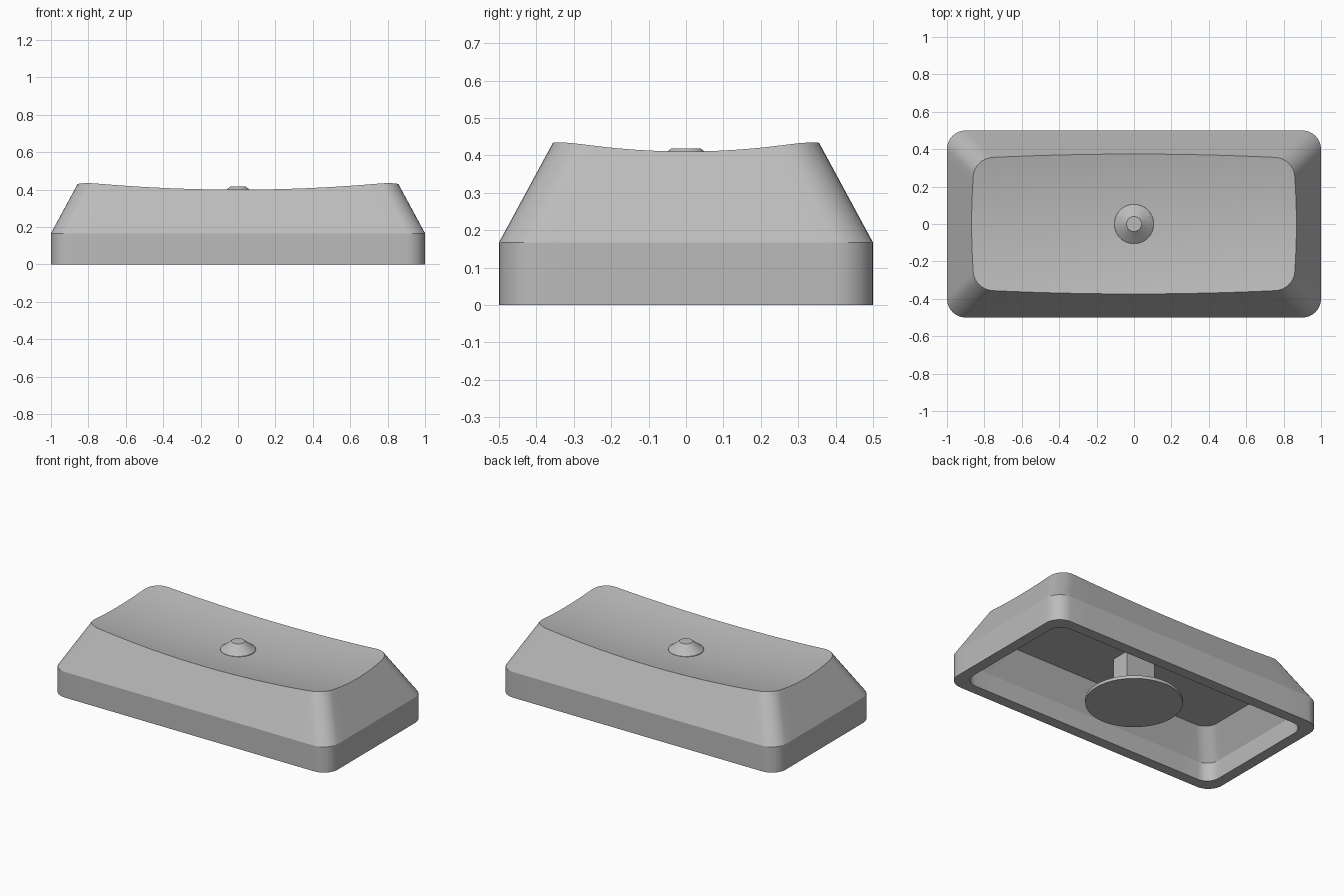
import bpy, bmesh, math

if "Cube" in bpy.data.objects:
    bpy.data.objects.remove(bpy.data.objects["Cube"], do_unlink=True)

# One plain grey for everything
grey = bpy.data.materials.new("plain_grey")
grey.use_nodes = True
COLOR = (0.5, 0.5, 0.5, 1)
grey.diffuse_color = COLOR
grey.node_tree.nodes["Principled BSDF"].inputs["Base Color"].default_value = COLOR


def finish(name, bm, angle=25):
    bmesh.ops.recalc_face_normals(bm, faces=bm.faces)
    mesh = bpy.data.meshes.new(name)
    bm.to_mesh(mesh)
    bm.free()
    obj = bpy.data.objects.new(name, mesh)
    bpy.context.collection.objects.link(obj)
    mesh.materials.append(grey)
    bpy.ops.object.select_all(action="DESELECT")
    obj.select_set(True)
    bpy.context.view_layer.objects.active = obj
    bpy.ops.object.shade_smooth_by_angle(angle=math.radians(angle))
    return obj


def rounded_loop(hx, hy, r, z, arc=8, side=12):
    """Rounded rectangle outline with evenly divided straight sides."""
    corners = []
    for q, (sx, sy) in enumerate([(1, 1), (-1, 1), (-1, -1), (1, -1)]):
        corners.append([(sx * (hx - r) + r * math.cos((q + i / arc) * math.pi / 2),
                         sy * (hy - r) + r * math.sin((q + i / arc) * math.pi / 2), z)
                        for i in range(arc + 1)])
    pts = []
    for q in range(4):
        pts += corners[q]
        a, b = corners[q][-1], corners[(q + 1) % 4][0]
        pts += [tuple(u + (v - u) * i / side for u, v in zip(a, b)) for i in range(1, side)]
    return pts


def dish(x, y):
    """Height of the hollowed top."""
    return 0.3625 + 0.0635 * x * x + 0.268 * y * y


def bridge(bm, a, b):
    n = len(a)
    for i in range(n):
        j = (i + 1) % n
        bm.faces.new((a[i], a[j], b[j], b[i]))


# Shell: inner ceiling, inner walls, rim, outer skirt, tapered sides, dished top
shoulder = rounded_loop(1, 0.5, 0.1, 0.167)
crown = rounded_loop(0.855, 0.355, 0.1, 0.435)
edge = []
for low, high in zip(shoulder, crown):
    t = 1
    for _ in range(12):
        x, y = (low[k] + (high[k] - low[k]) * t for k in (0, 1))
        t = (dish(x, y) - low[2]) / (high[2] - low[2])
    edge.append((x, y, dish(x, y)))

loops = [rounded_loop(0.834, 0.334, 0.085, 0.29),
         rounded_loop(0.93, 0.43, 0.085, 0.12),
         rounded_loop(0.93, 0.43, 0.085, 0),
         rounded_loop(1, 0.5, 0.1, 0),
         shoulder, edge]
for step in range(9, 0, -1):
    f = step / 10
    loops.append([(x * f, y * f, dish(x * f, y * f)) for x, y, _ in edge])

bm = bmesh.new()
rings = [[bm.verts.new(p) for p in loop] for loop in loops]
for a, b in zip(rings, rings[1:]):
    bridge(bm, a, b)
bm.faces.new(rings[0])
centre = bm.verts.new((0, 0, dish(0, 0)))
last = rings[-1]
for i, v in enumerate(last):
    bm.faces.new((v, last[(i + 1) % len(last)], centre))
finish("shell", bm)


def turned(name, profile, segments=48):
    """Closed round part from (radius, height) pairs."""
    bm = bmesh.new()
    rings = [[bm.verts.new((r * math.cos(2 * math.pi * i / segments),
                            r * math.sin(2 * math.pi * i / segments), z))
              for i in range(segments)] for r, z in profile]
    for a, b in zip(rings, rings[1:]):
        bridge(bm, a, b)
    bm.faces.new(rings[0])
    bm.faces.new(rings[-1])
    return finish(name, bm)


# Nub on the top and the foot disc below
turned("top_nub", [(0.106, 0.355), (0.105, 0.367), (0.06, 0.401), (0.04, 0.418)])
turned("foot_disc", [(0.284, 0.01), (0.284, 0.03)])

# Block stem joining the disc to the ceiling
bm = bmesh.new()
bmesh.ops.create_cube(bm, size=1)
for v in bm.verts:
    v.co = (v.co.x * 0.21, v.co.y * 0.124, 0.02 + (v.co.z + 0.5) * 0.28)
finish("stem", bm)
